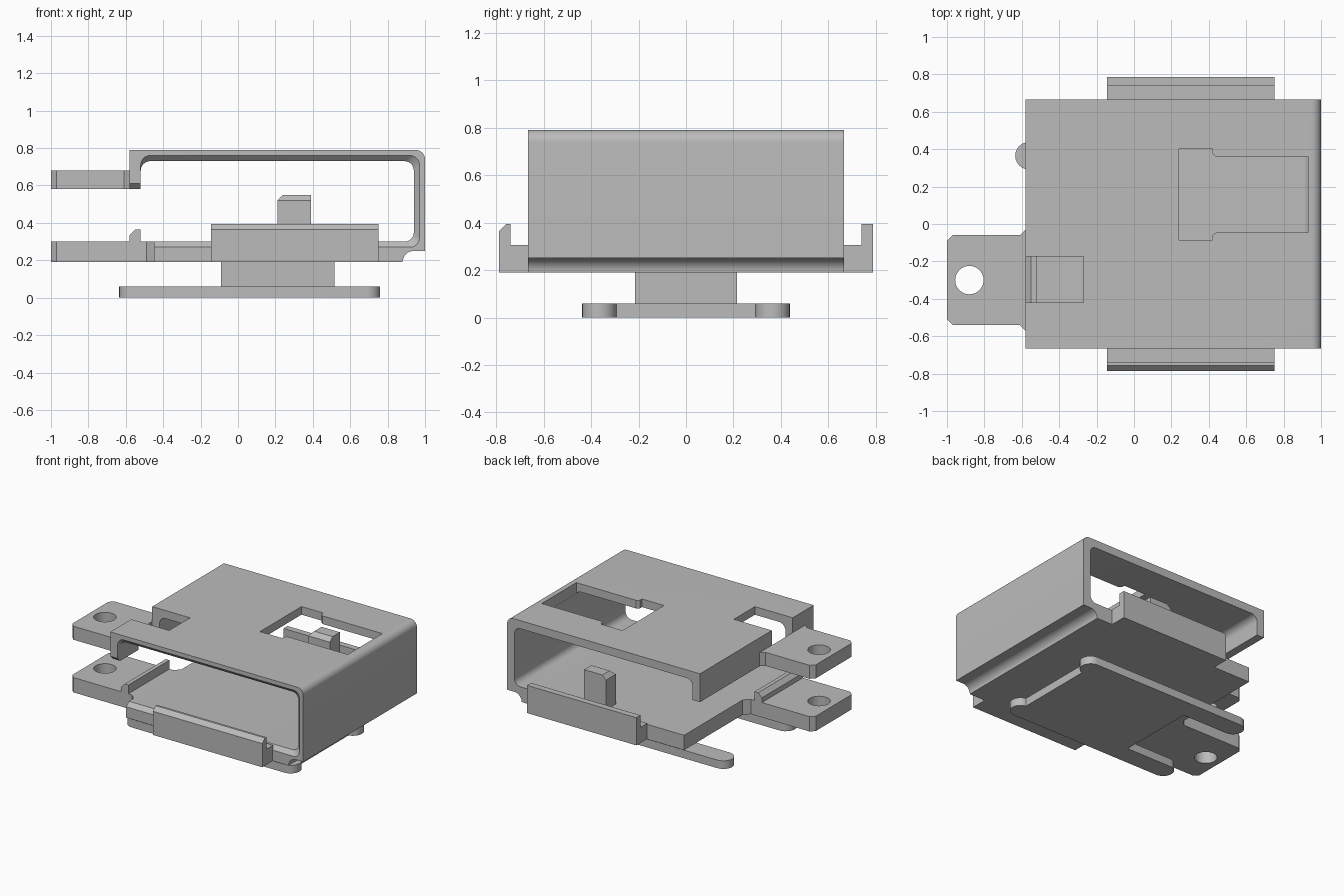
import bpy, bmesh
from math import sin, cos, radians

if "Cube" in bpy.data.objects:
    bpy.data.objects.remove(bpy.data.objects["Cube"])

grey = bpy.data.materials.new("plain_grey")
grey.use_nodes = True
grey.diffuse_color = (0.5, 0.5, 0.5, 1)
grey.node_tree.nodes["Principled BSDF"].inputs["Base Color"].default_value = (0.5, 0.5, 0.5, 1)


def loft(name, rings):
    """Solid through matching closed rings of 3D points."""
    bm = bmesh.new()
    loops = [[bm.verts.new(p) for p in ring] for ring in rings]
    n = len(loops[0])
    for a, b in zip(loops, loops[1:]):
        for i in range(n):
            j = (i + 1) % n
            bm.faces.new((a[i], a[j], b[j], b[i]))
    bm.faces.new(loops[0])
    bm.faces.new(loops[-1])
    bmesh.ops.recalc_face_normals(bm, faces=bm.faces)
    me = bpy.data.meshes.new(name)
    bm.to_mesh(me)
    bm.free()
    me.materials.append(grey)
    ob = bpy.data.objects.new(name, me)
    bpy.context.collection.objects.link(ob)
    return ob


def slab(name, outline, z0, z1):
    return loft(name, [[(x, y, z) for x, y in outline] for z in (z0, z1)])


def rect(x0, x1, y0, y1):
    return [(x0, y0), (x1, y0), (x1, y1), (x0, y1)]


def arc(cx, cy, r, a0, a1, steps=8):
    angles = [radians(a0 + (a1 - a0) * i / steps) for i in range(steps + 1)]
    return [(cx + r * cos(a), cy + r * sin(a)) for a in angles]


def cut(ob, cutter):
    mod = ob.modifiers.new("cut_" + cutter.name, "BOOLEAN")
    mod.object = cutter
    mod.solver = "EXACT"
    cutter.hide_render = True
    cutter.hide_viewport = True
    cutter.hide_set(True)


def smooth(ob):
    bpy.ops.object.select_all(action="DESELECT")
    ob.select_set(True)
    bpy.context.view_layer.objects.active = ob
    bpy.ops.object.shade_smooth_by_angle(angle=radians(30))


# Folded band: floor, right wall, roof and short hanging lip
def band_profile(c):
    """c is the size of the chamfer along the inner rim."""
    top, wall, floor = 0.73 + c, 0.94 + c, 0.30 - c
    return ([(-0.58, 0.58 + c), (-0.58, 0.79)]
            + arc(0.95, 0.74, 0.05, 90, 0)
            + [(1, 0.25)] + arc(0.94, 0.19, 0.06, 90, 180)
            + [(-0.45, 0.19), (-0.45, floor)]
            + arc(wall - 0.05, floor + 0.05, 0.05, -90, 0)
            + arc(wall - 0.05, top - 0.05, 0.05, 0, 90)
            + arc(-0.47, top - 0.05, 0.05, 90, 180)
            + [(-0.52, 0.58 + c)])


band = loft("folded_band", [[(x, y, z) for x, z in band_profile(c)]
                            for y, c in ((-0.665, 0.03), (-0.635, 0), (0.665, 0))])

# Openings in the roof
window = [(0.24, -0.085), (0.42, -0.085), (0.42, -0.06), (0.44, -0.045), (0.93, -0.045),
          (0.93, 0.36), (0.44, 0.36), (0.42, 0.375), (0.42, 0.4), (0.24, 0.4)]
cut(band, slab("window_cutter", window, 0.6, 0.9))
cut(band, slab("notch_cutter", rect(-0.7, -0.27, -0.42, -0.175), 0.5, 0.9))
smooth(band)

# Two drilled tabs on the left end
hole = slab("hole_cutter", arc(-0.88, -0.3, 0.076, 0, 348.75, 31), 0, 1)


def tab(name, end, flare, z0, z1):
    half = [(-1, 0.21), (-0.97, 0.24), (end - flare, 0.24), (end, 0.24 + flare)]
    outline = ([(x, -0.3 + w) for x, w in half]
               + [(x, -0.3 - w) for x, w in reversed(half)])
    ob = slab(name, outline, z0, z1)
    cut(ob, hole)
    smooth(ob)


tab("upper_tab", -0.58, 0.03, 0.58, 0.68)
tab("lower_tab", -0.45, 0.04, 0.19, 0.30)

# Ridge across the lower tab
ridge = [(-0.58, 0.29), (-0.58, 0.335), (-0.55, 0.365), (-0.52, 0.365), (-0.52, 0.29)]
loft("tab_ridge", [[(x, y, z) for x, z in ridge] for y in (-0.54, -0.06)])

# Side flanges with upturned edges; the front one is chamfered
for name, s, c in (("front_flange", -1, 0.03), ("back_flange", 1, 0)):
    edge = [(0.66, 0.19), (0.787, 0.19), (0.787, 0.395 - c), (0.787 - max(c, 0.001), 0.395),
            (0.74, 0.395), (0.74, 0.305), (0.66, 0.305)]
    loft(name, [[(x, s * y, z) for y, z in edge] for x in (-0.145, 0.75)])

# Small post standing on the floor, chamfered on two top edges
loft("locating_post", [[(x, y, z) for x, y in rect(x0, 0.39, y0, 0.635)]
                       for x0, y0, z in ((0.21, 0.52, 0.29), (0.21, 0.52, 0.52), (0.24, 0.55, 0.55))])

# Pedestal and foot: a plate between two round-ended runners
slab("pedestal", rect(-0.09, 0.515, -0.215, 0.215), 0.05, 0.195)
slab("foot_plate", rect(-0.19, 0.70, -0.3, 0.3), 0, 0.06)
for name, y in (("front_runner", -0.365), ("back_runner", 0.365)):
    r = 0.073
    smooth(slab(name, arc(0.76 - r, y, r, -90, 90, 12) + arc(-0.635 + r, y, r, 90, 270, 12), 0, 0.06))
